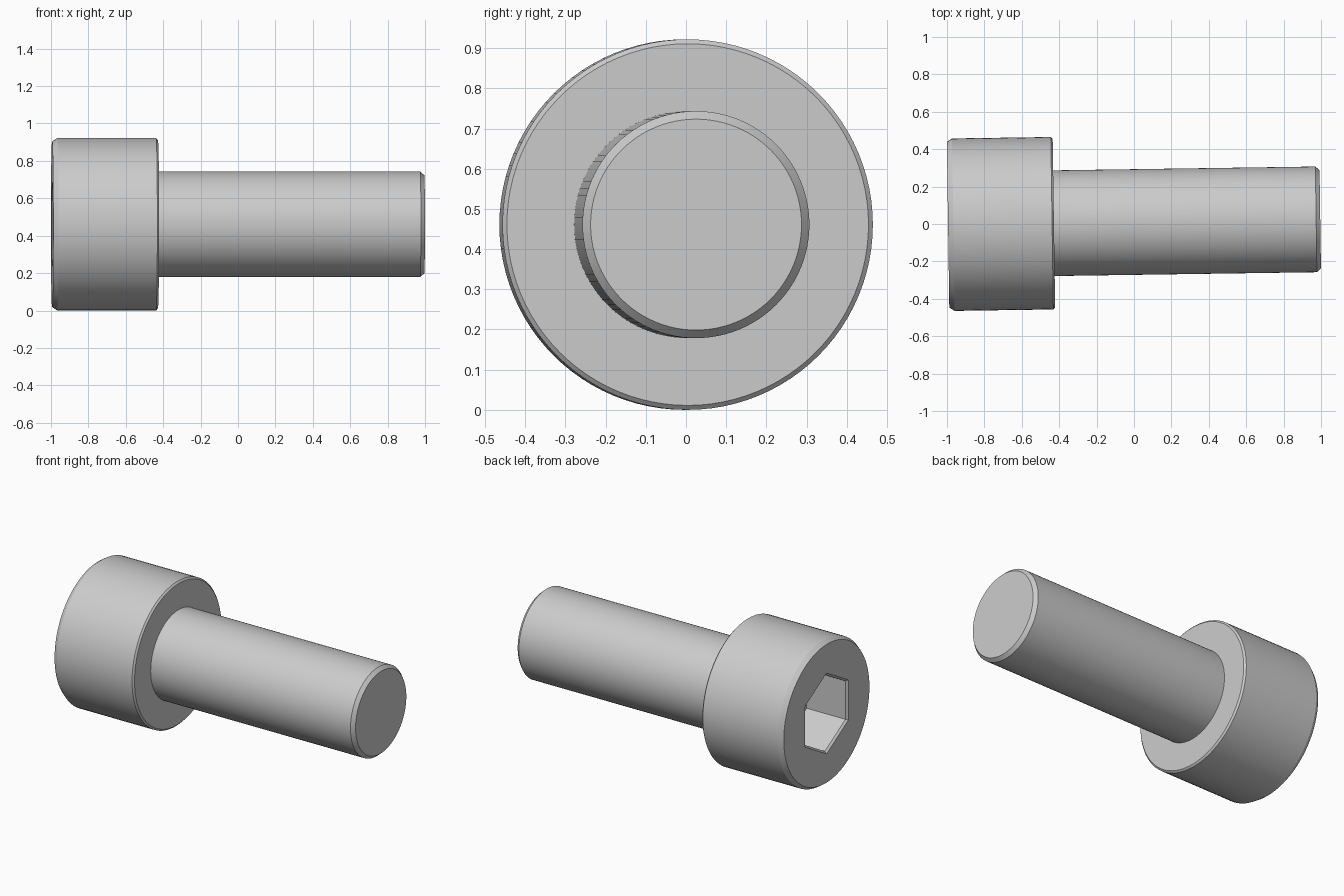
import bpy, bmesh, math

if "Cube" in bpy.data.objects:
    bpy.data.objects.remove(bpy.data.objects["Cube"])

SEG = 96
R_HEAD, R_SHAFT, L_HEAD, L_ALL = 0.461, 0.2825, 0.566, 1.99
R_HEX, HEX_DEPTH = 0.245, 0.284


def ring(bm, t, r, hexagonal=False):
    """Loop of SEG points at distance t along the axis, round or hexagonal (corner up)."""
    verts = []
    for i in range(SEG):
        a = 2 * math.pi * i / SEG
        rr = r
        if hexagonal:
            rr = r * math.cos(math.pi / 6) / math.cos(a % (math.pi / 3) - math.pi / 6)
        verts.append(bm.verts.new((t, rr * math.sin(a), rr * math.cos(a))))
    return verts


bm = bmesh.new()
rings = [ring(bm, *spec) for spec in (
    # hex socket: floor, wall, chamfered mouth
    (HEX_DEPTH, R_HEX, True),
    (0.012, R_HEX, True),
    (0.0, R_HEX + 0.014, True),
    # head with chamfered rims
    (0.0, R_HEAD - 0.018),
    (0.028, R_HEAD),
    (L_HEAD - 0.01, R_HEAD),
    (L_HEAD, R_HEAD - 0.011),
    # shaft with chamfered tip
    (L_HEAD, R_SHAFT),
    (L_ALL - 0.022, R_SHAFT),
    (L_ALL, R_SHAFT - 0.02),
)]
for a, b in zip(rings, rings[1:]):
    for i in range(SEG):
        j = (i + 1) % SEG
        bm.faces.new((a[i], a[j], b[j], b[i]))
bm.faces.new(rings[0])
bm.faces.new(rings[-1])
bmesh.ops.recalc_face_normals(bm, faces=bm.faces)

mesh = bpy.data.meshes.new("socket_head_screw")
bm.to_mesh(mesh)
bm.free()
screw = bpy.data.objects.new("socket_head_screw", mesh)
bpy.context.collection.objects.link(screw)

# lies along x with a very slight turn about z
screw.rotation_euler = (0, 0, 0.0146)
screw.location = (-0.994, -0.004, R_HEAD)

bpy.context.view_layer.objects.active = screw
screw.select_set(True)
bpy.ops.object.shade_smooth_by_angle(angle=math.radians(20))
